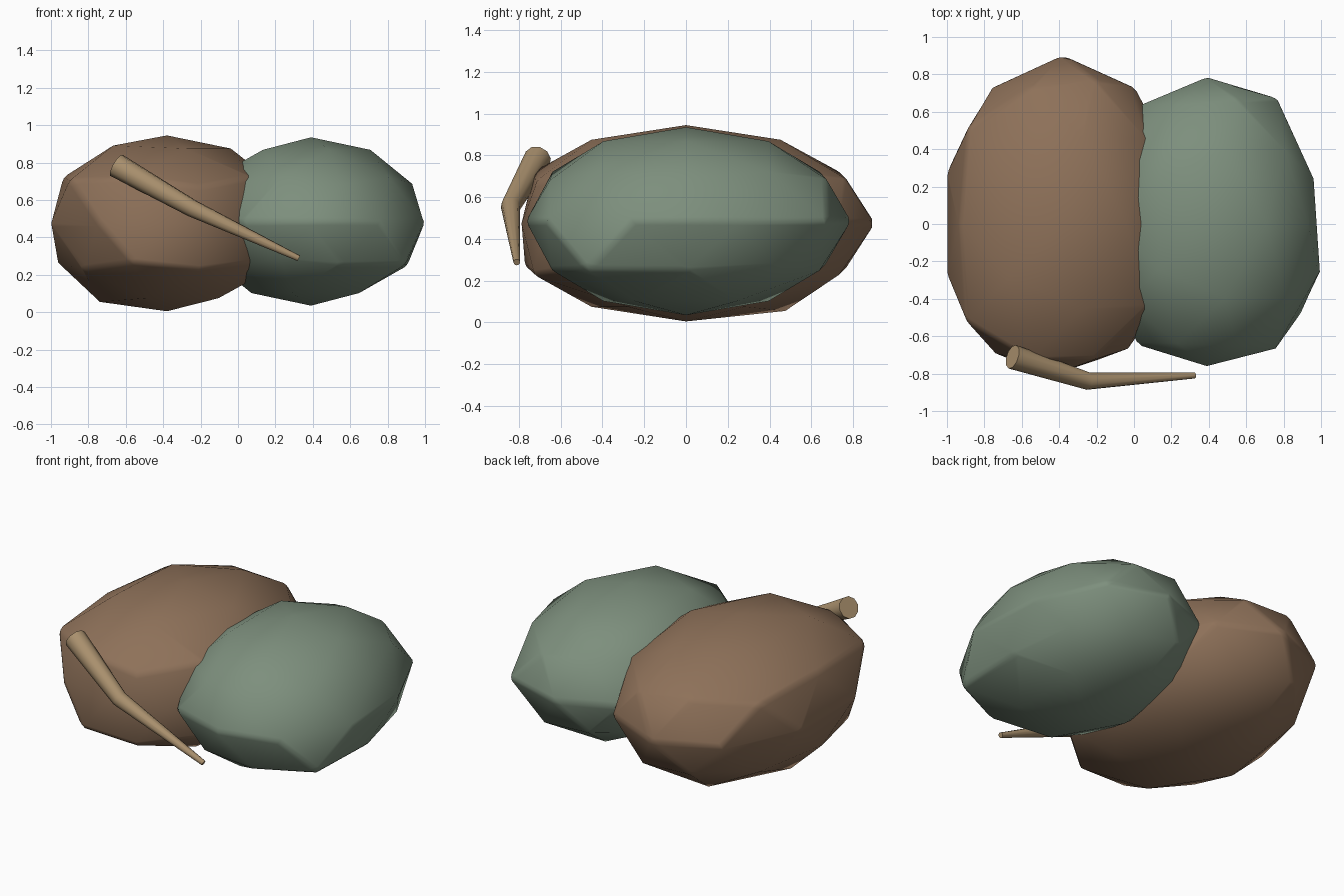
import bpy
from mathutils import Vector

if "Cube" in bpy.data.objects:
    bpy.data.objects.remove(bpy.data.objects["Cube"])


def material(name, rgb):
    m = bpy.data.materials.new(name)
    m.diffuse_color = (*rgb, 1)
    m.use_nodes = True
    m.node_tree.nodes["Principled BSDF"].inputs["Base Color"].default_value = m.diffuse_color
    return m


def rock(name, centre, size, bumps, mat):
    """Stretched icosphere; each bump pushes the vertex nearest a direction."""
    bpy.ops.mesh.primitive_ico_sphere_add(subdivisions=2, radius=1)
    ob = bpy.context.object
    ob.name = name
    verts = ob.data.vertices
    for direction, factor in bumps:
        d = Vector(direction)
        v = max(verts, key=lambda p: p.co.normalized().dot(d))
        v.co *= factor
    for v in verts:
        v.co = Vector(a * b for a, b in zip(v.co, size))
    ob.location = centre
    bevel = ob.modifiers.new("soft_edges", 'BEVEL')
    bevel.width = 0.025
    bevel.segments = 2
    bevel.limit_method = 'ANGLE'
    bevel.angle_limit = 0.52
    bpy.ops.object.shade_smooth()
    ob.data.materials.append(mat)
    return ob


# Brown boulder on the left
rock("brown_boulder", (-0.38, 0, 0.475), (0.65, 0.905, 0.47), [
    ((0, -1, 0), 0.87), ((-0.59, -0.81, 0), 0.95), ((0.59, -0.81, 0), 0.91),
    ((-0.72, -0.53, 0.45), 1.10), ((-0.72, 0.53, 0.45), 1.08),
    ((0.16, 0.5, -0.85), 1.05), ((-0.43, -0.31, 0.85), 1.04),
    ((-0.53, 0, -0.85), 1.05), ((0.28, -0.85, 0.45), 0.94),
], material("brown", (0.27, 0.165, 0.10)))

# Green boulder on the right
rock("green_boulder", (0.39, 0, 0.485), (0.605, 0.79, 0.45), [
    ((0, -1, 0), 0.97), ((0.59, 0.81, 0), 1.06), ((0.95, -0.31, 0), 1.06),
    ((0.59, -0.81, 0), 1.05), ((-0.59, -0.81, 0), 1.02),
    ((0.72, -0.53, -0.45), 1.15), ((0.28, -0.85, 0.45), 0.97),
    ((-0.28, -0.85, -0.45), 0.98),
], material("green", (0.205, 0.275, 0.205)))

# Tapered, bent stick leaning across the front
curve = bpy.data.curves.new("stick", 'CURVE')
curve.dimensions = '3D'
curve.bevel_depth = 1
curve.bevel_resolution = 3
curve.use_fill_caps = True
path = [(-0.65, -0.71, 0.785, 0.066), (-0.245, -0.84, 0.555, 0.047),
        (0.325, -0.81, 0.288, 0.016)]
spline = curve.splines.new('POLY')
spline.points.add(len(path) - 1)
for p, (x, y, z, r) in zip(spline.points, path):
    p.co = (x, y, z, 1)
    p.radius = r
stick = bpy.data.objects.new("stick", curve)
bpy.context.collection.objects.link(stick)
bpy.ops.object.select_all(action='DESELECT')
stick.select_set(True)
bpy.context.view_layer.objects.active = stick
bpy.ops.object.convert(target='MESH')
bpy.ops.object.shade_smooth_by_angle(angle=0.7)
stick = bpy.context.object
stick.data.materials.clear()
stick.data.materials.append(material("wood", (0.40, 0.28, 0.155)))
